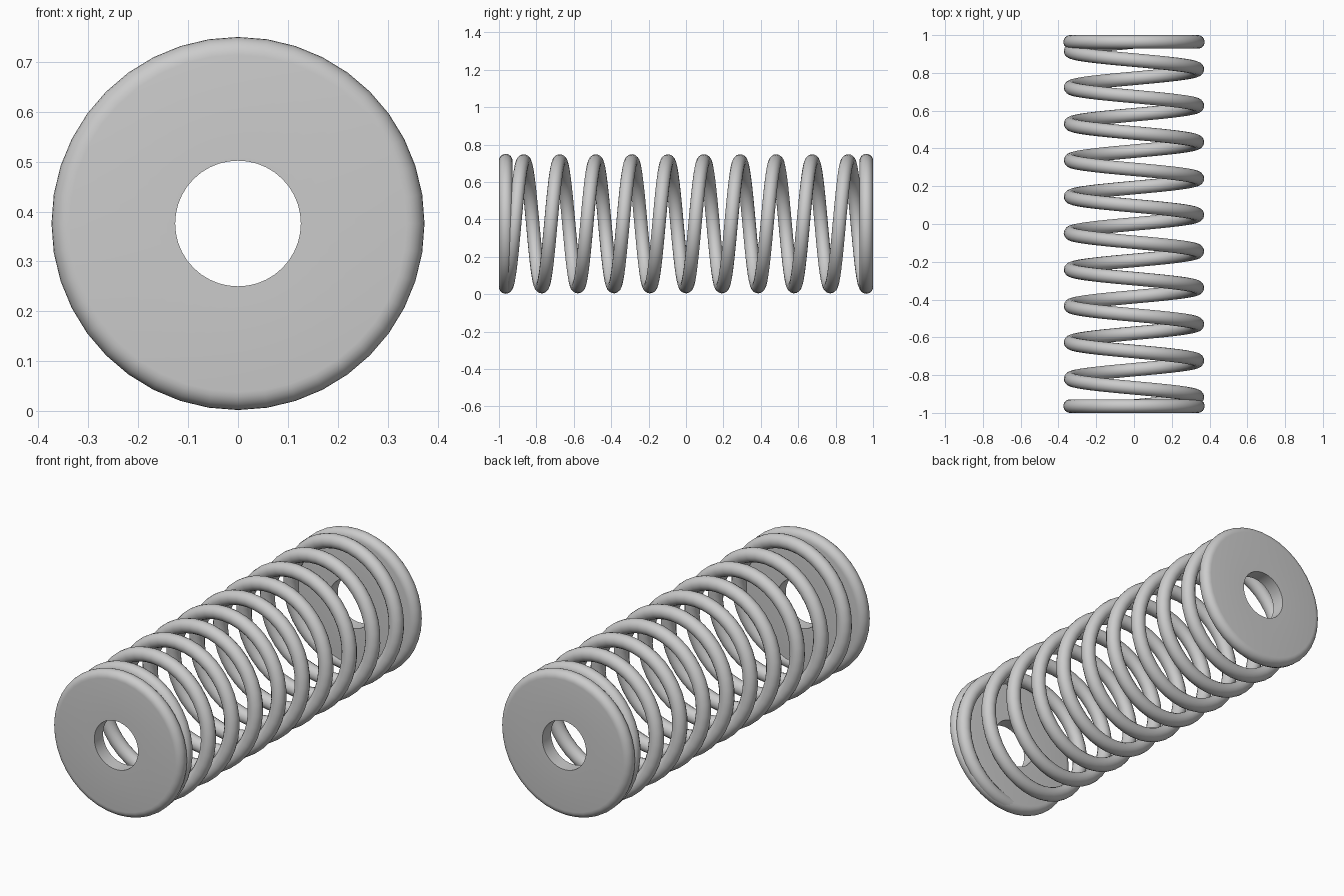
import bpy, bmesh
from math import sin, cos, pi
from mathutils import Matrix, Vector

cube = bpy.data.objects.get("Cube")
if cube:
    bpy.data.objects.remove(cube)

CENTRE_Z = 0.376
WIRE = 0.036        # wire radius
COIL = 0.336        # coil centre-line radius
END_Y = 0.964       # centre of each end plate
HOLE = 0.126
TURNS, STEPS = 10, 40

steel = bpy.data.materials.new("spring_grey")
steel.use_nodes = True
grey = (0.6, 0.6, 0.6, 1)
steel.diffuse_color = grey
steel.node_tree.nodes["Principled BSDF"].inputs["Base Color"].default_value = grey


def add_object(name, data):
    obj = bpy.data.objects.new(name, data)
    bpy.context.collection.objects.link(obj)
    data.materials.append(steel)
    return obj


def smooth(obj):
    bpy.ops.object.select_all(action='DESELECT')
    obj.select_set(True)
    bpy.context.view_layer.objects.active = obj
    bpy.ops.object.shade_smooth_by_angle(angle=pi / 5)


# Coil: a round wire swept along a helix
curve = bpy.data.curves.new("coil", 'CURVE')
curve.dimensions = '3D'
curve.bevel_depth = WIRE
curve.bevel_resolution = 6
curve.use_fill_caps = True
spline = curve.splines.new('POLY')
count = TURNS * STEPS
spline.points.add(count)
for i, point in enumerate(spline.points):
    angle = 2 * pi * i / STEPS - pi / 2
    y = END_Y * (2 * i / count - 1)
    point.co = (COIL * cos(angle), y, CENTRE_Z + COIL * sin(angle), 1)
add_object("coil", curve)


# End plates: turned discs with a rounded rim and a central hole
def end_plate(name, y):
    bm = bmesh.new()
    rim = COIL + 0.002
    arc = [(rim + WIRE * cos(a), WIRE * sin(a))
           for a in (pi * (k / 12 - 0.5) for k in range(13))]
    profile = [(HOLE, -WIRE)] + arc + [(HOLE, WIRE)]
    verts = [bm.verts.new((0, v, r)) for r, v in profile]
    edges = [bm.edges.new((verts[i - 1], verts[i])) for i in range(len(verts))]
    bmesh.ops.spin(bm, geom=verts + edges, cent=Vector(), axis=(0, 1, 0),
                   angle=2 * pi, steps=STEPS, use_merge=True)
    bmesh.ops.remove_doubles(bm, verts=bm.verts[:], dist=1e-5)
    bmesh.ops.recalc_face_normals(bm, faces=bm.faces[:])
    bm.transform(Matrix.Translation((0, y, CENTRE_Z)))
    mesh = bpy.data.meshes.new(name)
    bm.to_mesh(mesh)
    bm.free()
    smooth(add_object(name, mesh))


end_plate("front_plate", -END_Y)
end_plate("back_plate", END_Y)
